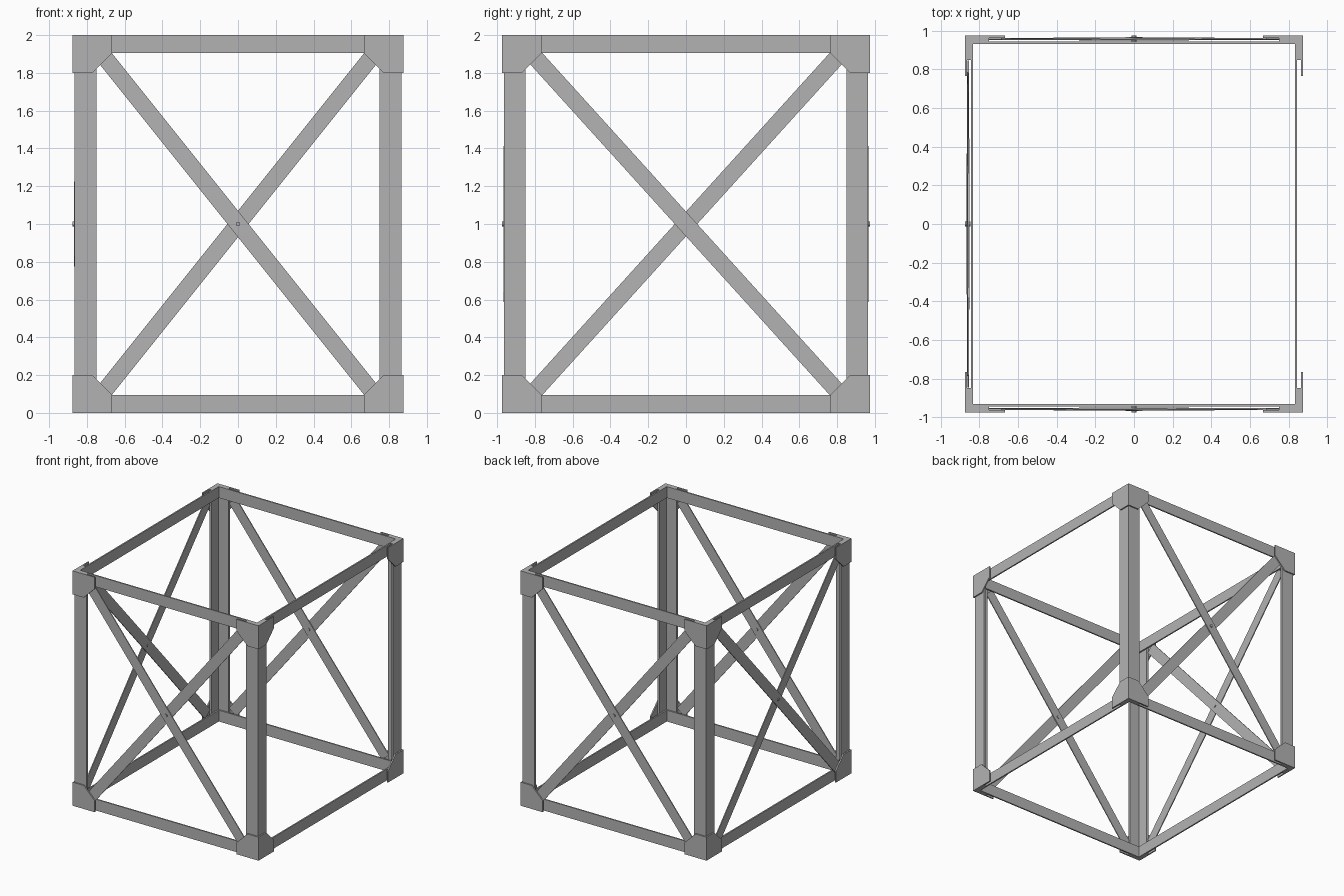
import bpy
import bmesh
from math import atan2, hypot, pi
from mathutils import Matrix, Vector

cube = bpy.data.objects.get("Cube")
if cube:
    bpy.data.objects.remove(cube, do_unlink=True)

HX, HY, H = 0.876, 0.975, 2.0      # outer half sizes and height
PLATE, LEG, RAIL = 0.011, 0.02, 0.012   # layer thicknesses, outside to inside
LX, LY = HX - PLATE, HY - PLATE    # outer faces of the corner posts
RX, RY = LX - LEG, LY - LEG        # outer faces of the rails

steel = bpy.data.materials.new("grey steel")
steel.use_nodes = True
grey = (0.45, 0.45, 0.45, 1)
steel.diffuse_color = grey
steel.node_tree.nodes["Principled BSDF"].inputs["Base Color"].default_value = grey


def finish(bm, name):
    bmesh.ops.recalc_face_normals(bm, faces=bm.faces)
    mesh = bpy.data.meshes.new(name)
    bm.to_mesh(mesh)
    bm.free()
    mesh.materials.append(steel)
    obj = bpy.data.objects.new(name, mesh)
    bpy.context.collection.objects.link(obj)
    return obj


def prism(bm, outline, shift):
    """Extrude a flat outline of 3D points along a vector."""
    face = bm.faces.new([bm.verts.new(p) for p in outline])
    new = bmesh.ops.extrude_face_region(bm, geom=[face])["geom"]
    bmesh.ops.translate(bm, vec=shift,
                        verts=[v for v in new if isinstance(v, bmesh.types.BMVert)])


def box(name, lo, hi):
    bm = bmesh.new()
    prism(bm, [(lo[0], lo[1], lo[2]), (hi[0], lo[1], lo[2]),
               (hi[0], hi[1], lo[2]), (lo[0], hi[1], lo[2])], (0, 0, hi[2] - lo[2]))
    return finish(bm, name)


# Corner posts (angle sections) and folded gusset plates
LEN = 0.115
GUSSET = [(0, 0), (0.209, 0), (0.209, 0.097), (0.105, 0.2), (0, 0.2)]
for sx, xname in ((-1, "right"), (1, "left")):
    for sy, yname in ((-1, "front"), (1, "back")):
        bm = bmesh.new()
        section = [(0, 0), (LEN, 0), (LEN, LEG), (LEG, LEG), (LEG, LEN), (0, LEN)]
        prism(bm, [(sx * (LX - a), sy * (LY - b), 0) for a, b in section], (0, 0, H))
        finish(bm, f"{yname}_{xname}_post")

        for top in (False, True):
            bm = bmesh.new()

            def height(h):
                return H - h if top else h
            prism(bm, [(sx * (HX - a), sy * HY, height(h)) for a, h in GUSSET],
                  (0, -sy * PLATE, 0))
            prism(bm, [(sx * HX, sy * (HY - max(a, PLATE)), height(h)) for a, h in GUSSET],
                  (-sx * PLATE, 0, 0))
            finish(bm, f"{yname}_{xname}_{'top' if top else 'bottom'}_gusset")

# Flat rails around the top and bottom
RAIL_H = 0.096
for z, zname in ((0, "bottom"), (H - RAIL_H, "top")):
    for s, yname, xname in ((-1, "front", "right"), (1, "back", "left")):
        ys = sorted((s * RY, s * (RY - RAIL)))
        box(f"{zname}_{yname}_rail", (-RX, ys[0], z), (RX, ys[1], z + RAIL_H))
        xs = sorted((s * RX, s * (RX - RAIL)))
        inner = RY - RAIL
        box(f"{zname}_{xname}_rail", (xs[0], -inner, z), (xs[1], inner, z + RAIL_H))


def brace(name, frame, reach, rise, bow):
    """Flat strap crossing a panel, bowed outward (+z of its frame) at the middle."""
    bm = bmesh.new()
    half, width, thick = hypot(reach, rise), 0.088, 0.008
    side = [(-half, 0), (0, bow), (half, 0), (half, thick), (0, bow + thick), (-half, thick)]
    prism(bm, [(u, -width / 2, w) for u, w in side], (0, width, 0))
    bm.transform(frame @ Matrix.Rotation(atan2(rise, reach), 4, "Z"))
    finish(bm, name)


def panel_frame(origin, across, outward):
    """Panel axes: u across, v up, w outward."""
    up = Vector((0, 0, 1))
    m = Matrix((across, up, outward)).transposed().to_4x4()
    return Matrix.Translation(origin) @ m


# Crossed braces on the three closed sides, with a bolt at each crossing
mid = H / 2
panels = [
    ("front", Vector((0, -LY + 0.01, mid)), Vector((1, 0, 0)), Vector((0, -1, 0)), 0.72),
    ("back", Vector((0, LY - 0.01, mid)), Vector((-1, 0, 0)), Vector((0, 1, 0)), 0.72),
    ("right", Vector((-LX + 0.01, 0, mid)), Vector((0, -1, 0)), Vector((-1, 0, 0)), 0.815),
]
for name, origin, across, outward, reach in panels:
    frame = panel_frame(origin, across, outward)
    brace(f"{name}_outer_brace", frame, reach, -0.9, 0.005)
    brace(f"{name}_inner_brace", frame, reach, 0.9, -0.004)
    bm = bmesh.new()
    bmesh.ops.create_cone(bm, cap_ends=True, segments=12, radius1=0.012,
                          radius2=0.012, depth=0.03)
    bm.transform(frame @ Matrix.Translation((0, 0, 0.006)))
    finish(bm, f"{name}_bolt")
